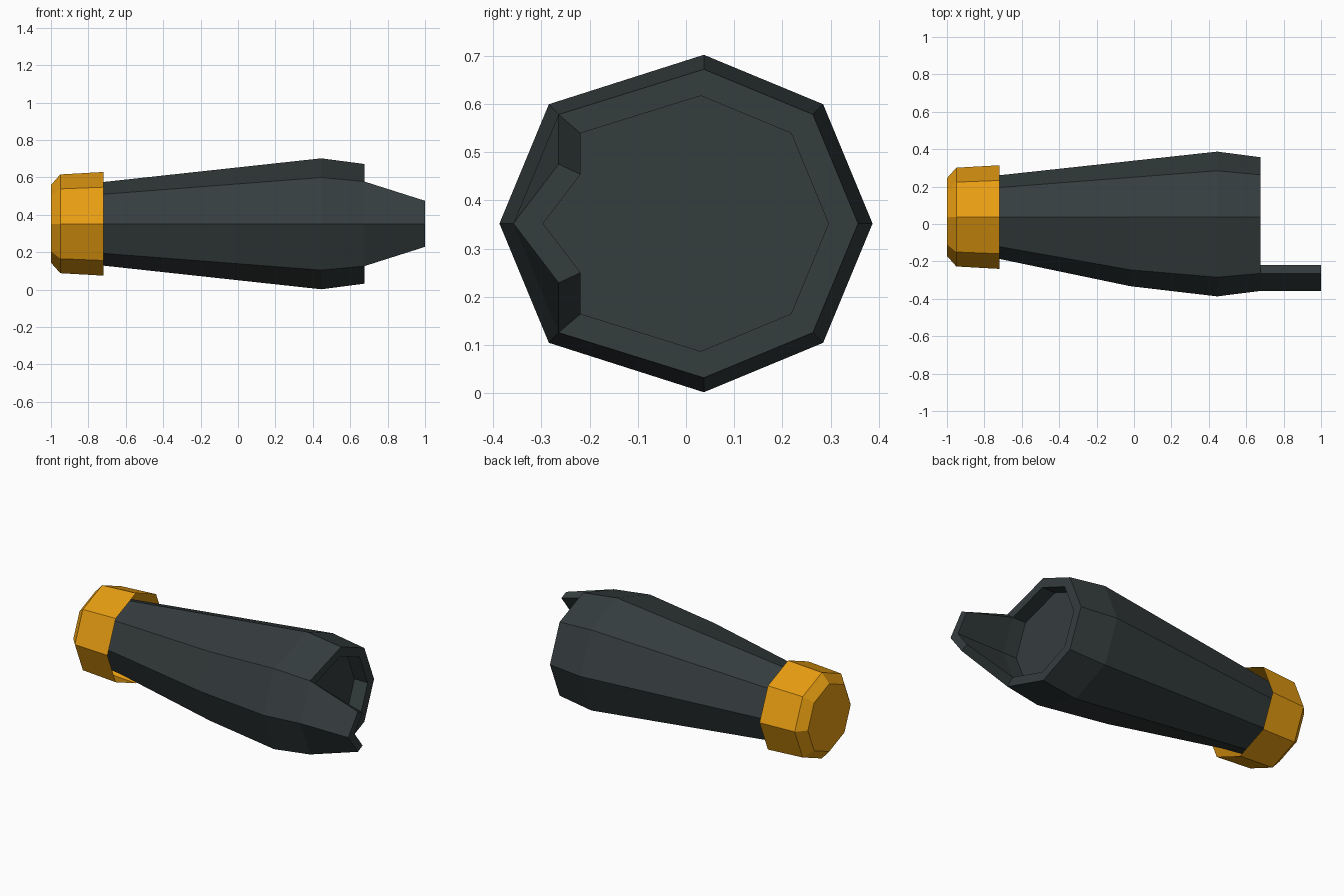
import bpy, bmesh, math

if "Cube" in bpy.data.objects:
    bpy.data.objects.remove(bpy.data.objects["Cube"])

CY, CZ = 0.037, 0.352   # long axis of the tapered body


def material(name, rgb):
    m = bpy.data.materials.new(name)
    m.diffuse_color = (*rgb, 1)
    m.use_nodes = True
    m.node_tree.nodes["Principled BSDF"].inputs["Base Color"].default_value = m.diffuse_color
    return m


def section(bm, x, r, shift=0.0, scale=1.0):
    """Octagon across x; its three front (-y) corners are pushed out by shift."""
    ring = []
    for i in range(8):
        a = i * math.pi / 4
        y = CY + r * math.cos(a) - (shift if i in (3, 4, 5) else 0)
        z = r * math.sin(a)
        ring.append(bm.verts.new((x, y * scale, CZ + z * scale)))
    return ring


def bridge(bm, a, b, skip=()):
    for i in range(8):
        if i not in skip:
            j = (i + 1) % 8
            bm.faces.new((a[i], a[j], b[j], b[i]))


def finish(bm, name, mat):
    bmesh.ops.recalc_face_normals(bm, faces=bm.faces)
    me = bpy.data.meshes.new(name)
    bm.to_mesh(me)
    bm.free()
    me.materials.append(mat)
    ob = bpy.data.objects.new(name, me)
    bpy.context.collection.objects.link(ob)
    return ob


dark = material("dark slate", (0.036, 0.047, 0.048))
gold = material("amber", (0.83, 0.35, 0.006))

# Body: tapered octagonal sleeve with a bulged front side
bm = bmesh.new()
rings = [section(bm, *s) for s in (
    (-0.95, 0.199, 0.0), (-0.72, 0.2235, 0.0), (-0.02, 0.2995, 0.07),
    (0.445, 0.35, 0.074), (0.675, 0.32, 0.075))]
bm.faces.new(rings[0])
for a, b in zip(rings, rings[1:]):
    bridge(bm, a, b)

# Rim and shallow recess at the wide end (rim is left open where the tab grows)
outer = rings[-1]
inner = section(bm, 0.675, 0.32, 0.075, 0.828)
floor = section(bm, 0.585, 0.32, 0.075, 0.828)
bridge(bm, outer, inner, skip=(3, 4))
bridge(bm, inner, floor)
bm.faces.new(floor)

# Tab: the two front rim segments drawn out and narrowed towards the tip
def tip(v):
    return bm.verts.new((1.0, v.co.y, CZ + (v.co.z - CZ) * 0.544))


tip_out = {i: tip(outer[i]) for i in (3, 4, 5)}
tip_in = {i: tip(inner[i]) for i in (3, 4, 5)}
for i in (3, 4):
    j = i + 1
    bm.faces.new((outer[i], outer[j], tip_out[j], tip_out[i]))
    bm.faces.new((inner[i], inner[j], tip_in[j], tip_in[i]))
    bm.faces.new((tip_out[i], tip_out[j], tip_in[j], tip_in[i]))
for i in (3, 5):
    bm.faces.new((outer[i], inner[i], tip_in[i], tip_out[i]))
finish(bm, "sleeve_body", dark)

# End cap: open octagonal cup with a bevelled closed end
bm = bmesh.new()
cup = [section(bm, x, r) for x, r in ((-1.0, 0.208), (-0.95, 0.264), (-0.72, 0.277))]
bm.faces.new(cup[0])
for a, b in zip(cup, cup[1:]):
    bridge(bm, a, b)
finish(bm, "end_cap", gold)
